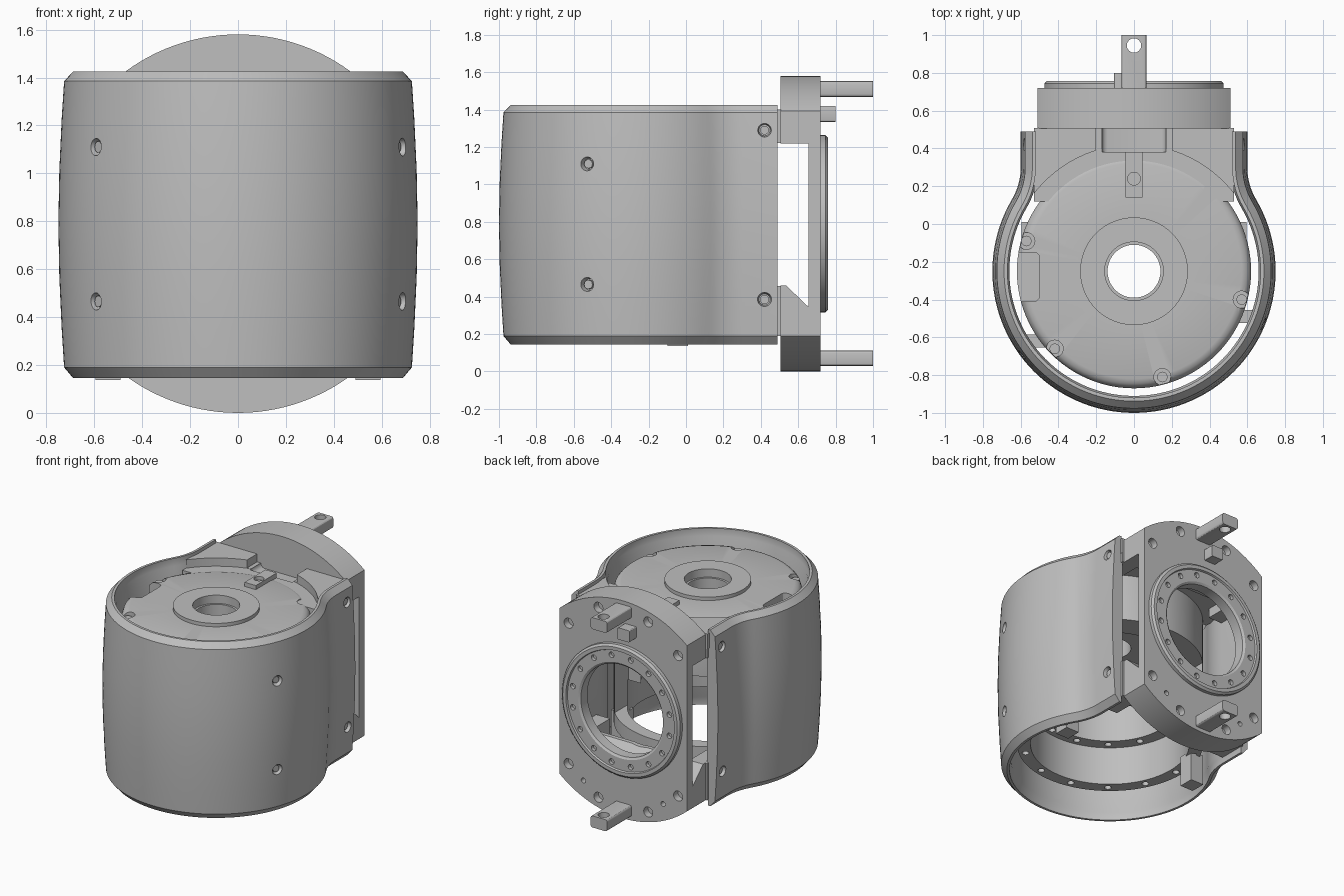
import bpy, bmesh, math
from mathutils import Vector, Matrix

if "Cube" in bpy.data.objects:
    bpy.data.objects.remove(bpy.data.objects["Cube"], do_unlink=True)

metal = bpy.data.materials.new("grey_metal")
metal.use_nodes = True
GREY = (0.52, 0.52, 0.52, 1)
metal.diffuse_color = GREY
metal.node_tree.nodes["Principled BSDF"].inputs["Base Color"].default_value = GREY

CY, MID = -0.25, 0.79        # drum axis in y, centre height


def finish(name, bm):
    bmesh.ops.recalc_face_normals(bm, faces=bm.faces)
    me = bpy.data.meshes.new(name)
    bm.to_mesh(me)
    bm.free()
    me.materials.append(metal)
    ob = bpy.data.objects.new(name, me)
    bpy.context.collection.objects.link(ob)
    return ob


def add_box(bm, x, y, z, bevel=0, along=1):
    """Box from ranges; bevel rounds only the edges parallel to one axis."""
    size = Matrix.Diagonal((x[1] - x[0], y[1] - y[0], z[1] - z[0], 1))
    mid = Matrix.Translation((sum(x) / 2, sum(y) / 2, sum(z) / 2))
    verts = bmesh.ops.create_cube(bm, size=1, matrix=mid @ size)["verts"]
    if bevel:
        edges = [e for e in {e for v in verts for e in v.link_edges}
                 if abs((e.verts[0].co - e.verts[1].co)[along]) > 1e-4]
        bmesh.ops.bevel(bm, geom=edges, offset=bevel, segments=3, affect='EDGES', profile=0.5)


def add_cyl(bm, centre, axis, r, depth, r2=None, seg=24):
    rot = Vector(axis).to_track_quat('Z', 'Y').to_matrix().to_4x4()
    bmesh.ops.create_cone(bm, cap_ends=True, segments=seg, radius1=r,
                          radius2=r if r2 is None else r2, depth=depth,
                          matrix=Matrix.Translation(centre) @ rot)


def lathe(name, profile, matrix, seg=96):
    """Revolve a closed (radius, height) loop."""
    bm = bmesh.new()
    rings = [[bm.verts.new(matrix @ Vector((r * math.cos(t), r * math.sin(t), h)))
              for r, h in profile]
             for t in (2 * math.pi * i / seg for i in range(seg))]
    n = len(profile)
    for i in range(seg):
        a, b = rings[i], rings[(i + 1) % seg]
        for j in range(n):
            k = (j + 1) % n
            bm.faces.new((a[j], b[j], b[k], a[k]))
    return finish(name, bm)


def boolean(ob, bm, op='DIFFERENCE'):
    cutter = finish("cutter", bm)
    cutter.hide_render = True
    mod = ob.modifiers.new("cut", 'BOOLEAN')
    mod.operation, mod.object, mod.solver = op, cutter, 'EXACT'
    bpy.context.view_layer.objects.active = ob
    bpy.ops.object.modifier_apply(modifier=mod.name)
    bpy.data.objects.remove(cutter, do_unlink=True)


# Outer shell: round plan with a concave blend into a straight neck
def plan():
    fr, fy, nx = 0.333, 0.3, 0.6
    half = [(Vector((nx, 0.49)), Vector((1, 0)))]
    end = math.atan2(fy - CY, nx + fr)
    for i in range(9):
        t = math.pi + end * i / 8
        d = Vector((math.cos(t), math.sin(t)))
        half.append((Vector((nx + fr, fy)) + d * fr, -d))
    for i in range(1, 41):
        t = end - (end + math.pi / 2) * i / 40
        d = Vector((math.cos(t), math.sin(t)))
        half.append((Vector((0, CY)) + d * 0.75, d))
    flip = [(Vector((-p.x, p.y)), Vector((-n.x, n.y))) for p, n in half[-2::-1]]
    return half + flip


wall = [(0.062, 0.145), (0.024, 0.19), (0.014, 0.35), (0.004, 0.57), (0, MID),
        (0.004, 1.01), (0.014, 1.23), (0.024, 1.385), (0.062, 1.425),
        (0.08, 1.425), (0.08, 1.37), (0.09, 1.35), (0.09, 0.22), (0.08, 0.2), (0.08, 0.145)]
bm = bmesh.new()
cols = [[bm.verts.new((p.x - n.x * d, p.y - n.y * d, z)) for d, z in wall] for p, n in plan()]
for a, b in zip(cols, cols[1:]):
    for j in range(len(wall)):
        k = (j + 1) % len(wall)
        bm.faces.new((a[j], b[j], b[k], a[k]))
bm.faces.new(cols[0])
bm.faces.new(cols[-1])
shell = finish("outer_shell", bm)

# Countersunk screw holes in the shell, each with a screw head
cut, heads = bmesh.new(), bmesh.new()
for x, y, zs in ((0.69, -0.53, (1.11, 0.465)), (-0.6, -0.7, (1.11, 0.465)),
                 (0.59, 0.42, (1.29, 0.385)), (-0.59, 0.42, (1.29, 0.385))):
    out = Vector((x, 0 if y > 0 else y - CY, 0)).normalized()
    for z in zs:
        p = Vector((x, y, z))
        add_cyl(cut, p, out, 0.03, 0.08, 0.046)
        add_cyl(heads, p - out * 0.035, out, 0.024, 0.03, seg=12)
boolean(shell, cut)
finish("shell_screws", heads)

# Drum with cap, raised centre washer, through hole, lower flange and inner ledge
drum = lathe("drum", [
    (0.14, 1.08), (0.14, 1.31), (0.155, 1.31), (0.155, 1.37), (0.285, 1.37), (0.285, 1.345),
    (0.57, 1.345), (0.595, 1.337), (0.612, 1.32), (0.62, 1.295), (0.62, 0.34), (0.53, 0.34),
    (0.53, 0.62), (0.44, 0.62), (0.44, 1.2), (0.3, 1.2), (0.3, 1.08)],
    Matrix.Translation((0, CY, 0)))
cut, heads = bmesh.new(), bmesh.new()
add_box(cut, (-0.45, 0.45), (0.02, 0.6), (0.44, 0.95))
add_box(cut, (-0.68, -0.5), (-0.41, -0.15), (1.24, 1.4), 0.03, 2)
for x, y in ((-0.57, -0.09), (0.57, -0.4), (-0.42, -0.66), (0.15, -0.81), (0.41, 0.17)):
    add_cyl(cut, (x, y, 1.34), (0, 0, 1), 0.045, 0.07)
    add_cyl(heads, (x, y, 1.305), (0, 0, 1), 0.028, 0.04, seg=12)
for r, z in ((0.575, 0.34), (0.485, 0.62)):
    for i in range(14):
        t = 2 * math.pi * i / 14
        add_cyl(cut, (r * math.cos(t), CY + r * math.sin(t), z), (0, 0, 1), 0.023, 0.1)
boolean(drum, cut)
finish("cap_screws", heads)

# Tabs bridging the gap and feet below the flange
bm = bmesh.new()
for x, y in ((0.6, -0.49), (-0.52, -0.62)):
    add_box(bm, (x - 0.05, x + 0.05), (y - 0.035, y + 0.035), (1.12, 1.2))
for s in (-1, 1):
    add_box(bm, sorted((0.49 * s, 0.595 * s)), (-0.1, 0.01), (0.137, 0.36))
finish("tabs_and_feet", bm)

# Upper neck deck, scooped around the cap, notched and pocketed at the back
bm = bmesh.new()
add_box(bm, (-0.53, 0.53), (0.12, 0.508), (1.29, 1.4))
deck = finish("neck_deck", bm)
for shape in ("scoop", "notch", "pocket"):
    cut = bmesh.new()
    if shape == "scoop":
        add_cyl(cut, (0, CY, 1.44), (0, 0, 1), 0.67, 0.2, seg=96)
    elif shape == "notch":
        add_box(cut, (-0.2, 0.2), (0.3, 0.6), (1.342, 1.5))
    else:
        add_box(cut, (-0.17, 0.17), (0.38, 0.6), (1.31, 1.5), 0.03)
    boolean(deck, cut)

bm = bmesh.new()
add_box(bm, (-0.045, 0.045), (0.14, 0.38), (1.33, 1.375))
key = finish("cap_key", bm)
cut = bmesh.new()
add_cyl(cut, (0, 0.24, 1.38), (0, 0, 1), 0.034, 0.06)
boolean(key, cut)

# Neck arms that carry the shell screws
bm = bmesh.new()
for s in (-1, 1):
    for z in ((0.19, 0.458), (1.222, 1.38)):
        add_box(bm, sorted((0.4 * s, 0.525 * s)), (0.3, 0.508), z)
finish("neck_arms", bm)

# Rear bracket: C-shaped side profile trimmed to a disc with flat sides
side = [(0.505, 1.22), (0.505, 1.6), (0.72, 1.6), (0.72, -0.02), (0.505, -0.02),
        (0.505, 0.46), (0.535, 0.46), (0.655, 0.345), (0.655, 1.22)]
bm = bmesh.new()
face = bm.faces.new([bm.verts.new((-0.512, y, z)) for y, z in side])
ext = bmesh.ops.extrude_face_region(bm, geom=[face])["geom"]
bmesh.ops.translate(bm, vec=(1.024, 0, 0),
                    verts=[v for v in ext if isinstance(v, bmesh.types.BMVert)])
bracket = finish("rear_bracket", bm)
trim = bmesh.new()
add_cyl(trim, (0, 0.6, MID), (0, 1, 0), MID, 0.6, seg=128)
boolean(bracket, trim, 'INTERSECT')
cut = bmesh.new()
add_cyl(cut, (0, 0.6, MID), (0, 1, 0), 0.335, 0.6, seg=96)
for sx in (-1, 1):
    for x, z, r in ((0.44, 0.51, 0.036), (0.44, -0.51, 0.036), (0.2, 0.69, 0.036),
                    (0.2, -0.69, 0.036), (0.32, -0.6, 0.018)):
        add_cyl(cut, (sx * x, 0.72, MID + z), (0, 1, 0), r, 0.1)
boolean(bracket, cut)

# Bearing ring with a raised lip and a circle of bolt holes
ring = lathe("bearing_ring", [
    (0.33, 0.66), (0.33, 0.735), (0.345, 0.745), (0.43, 0.745), (0.435, 0.758),
    (0.46, 0.758), (0.475, 0.745), (0.475, 0.71), (0.36, 0.71), (0.36, 0.66)],
    Matrix.Translation((0, 0, MID)) @ Matrix.Rotation(-math.pi / 2, 4, 'X'))
cut = bmesh.new()
for i in range(16):
    t = 2 * math.pi * (i + 0.5) / 16
    add_cyl(cut, (0.395 * math.cos(t), 0.745, MID + 0.395 * math.sin(t)), (0, 1, 0), 0.02, 0.05, seg=16)
boolean(ring, cut)

# Rear lugs with pin holes, and the small stop beside the upper one
for name, z in (("upper_lug", 1.51), ("lower_lug", 0.07)):
    bm = bmesh.new()
    add_box(bm, (-0.066, 0.066), (0.7, 1), (z - 0.042, z + 0.042), 0.015)
    lug = finish(name, bm)
    cut = bmesh.new()
    add_cyl(cut, (0, 0.945, z), (0, 0, 1), 0.038, 0.2)
    boolean(lug, cut)
bm = bmesh.new()
add_box(bm, (-0.105, -0.01), (0.7, 0.8), (1.335, 1.42), 0.008)
finish("small_stop", bm)

# Smooth the curved faces, keep edges sharp
bpy.ops.object.select_all(action='DESELECT')
for ob in bpy.context.scene.objects:
    if ob.type == 'MESH':
        ob.select_set(True)
        bpy.context.view_layer.objects.active = ob
bpy.ops.object.shade_smooth_by_angle(angle=math.radians(30))
